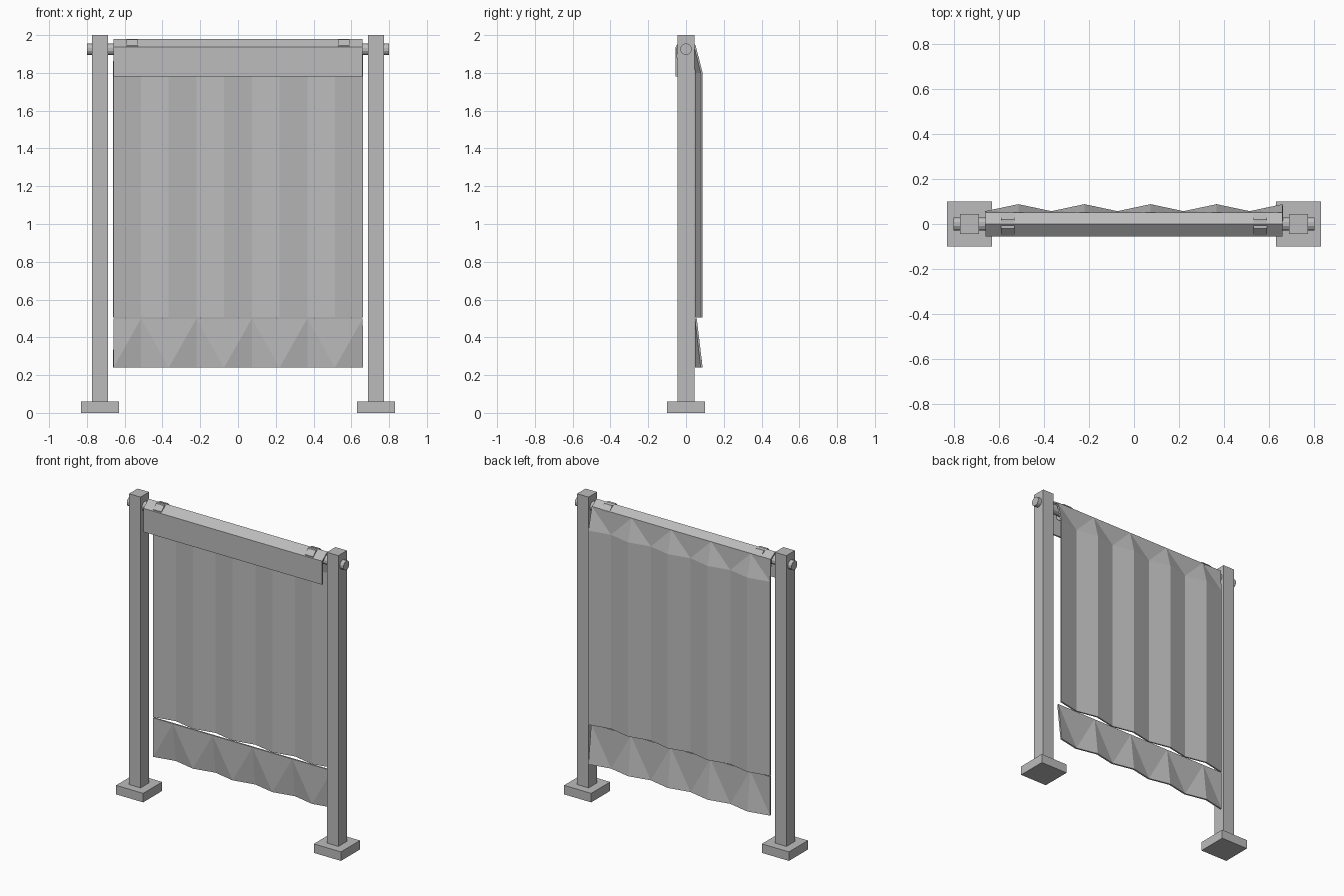
import bpy, bmesh, math

old = bpy.data.objects.get("Cube")
if old:
    bpy.data.objects.remove(old, do_unlink=True)

grey = bpy.data.materials.new("plain grey")
grey.use_nodes = True
colour = (0.5, 0.5, 0.5, 1)
grey.diffuse_color = colour
grey.node_tree.nodes["Principled BSDF"].inputs["Base Color"].default_value = colour

RAIL_Z = 1.925
HALF = 0.66
FOLDS = 9


def finish(bm, name):
    bmesh.ops.recalc_face_normals(bm, faces=bm.faces)
    mesh = bpy.data.meshes.new(name)
    bm.to_mesh(mesh)
    bm.free()
    mesh.materials.append(grey)
    obj = bpy.data.objects.new(name, mesh)
    bpy.context.collection.objects.link(obj)
    return obj


def box(name, x, z0, z1, width, depth):
    bm = bmesh.new()
    bmesh.ops.create_cube(bm, size=1)
    for v in bm.verts:
        v.co = (x + v.co.x * width, v.co.y * depth, (z0 + z1) / 2 + v.co.z * (z1 - z0))
    return finish(bm, name)


def bar(name, x, length, radius, sides):
    """Prism lying along x at rail height, with flats facing up and forward."""
    bm = bmesh.new()
    bmesh.ops.create_cone(bm, cap_ends=True, segments=sides, radius1=radius,
                          radius2=radius, depth=length)
    for v in bm.verts:
        a = math.atan2(v.co.y, v.co.x) + math.pi / sides
        v.co = (x + v.co.z, radius * math.cos(a), RAIL_Z + radius * math.sin(a))
    return finish(bm, name)


def sheet(name, rows):
    """Cloth from rows of (valley y, ridge y, z), top fold line to hem."""
    bm = bmesh.new()
    grid = []
    for valley, ridge, z in rows:
        grid.append([bm.verts.new((-HALF + 2 * HALF * i / FOLDS,
                                   ridge if i % 2 else valley, z))
                     for i in range(FOLDS + 1)])
    for r in range(len(rows) - 1):
        top, low = grid[r], grid[r + 1]
        is_flat = [valley == ridge for valley, ridge, z in rows[r:r + 2]]
        if all(is_flat):
            # One long face with the fold points along its edges
            bm.faces.new(top + low[::-1])
            continue
        for i in range(FOLDS):
            a, b, c, d = top[i], top[i + 1], low[i + 1], low[i]
            if not any(is_flat):
                bm.faces.new((a, b, c, d))
            elif i % 2 == 0:
                bm.faces.new((a, b, d))
                bm.faces.new((b, c, d))
            else:
                bm.faces.new((a, b, c))
                bm.faces.new((a, c, d))
    obj = finish(bm, name)
    mod = obj.modifiers.new("cloth thickness", 'SOLIDIFY')
    mod.thickness = 0.01
    mod.offset = 0
    return obj


# Posts, feet and rail rings
for side, s in (("left", 1), ("right", -1)):
    box(side + "_foot", s * 0.73, 0, 0.06, 0.2, 0.2)
    box(side + "_post", s * 0.73, 0.06, 2.0, 0.085, 0.09)
    bar(side + "_rail_ring", s * 0.56, 0.06, 0.055, 8)

# Rail through both posts
bar("rail", 0, 1.6, 0.031, 12)

# Front flap folded over the rail, continuing into the pleated curtain
sheet("curtain", [
    (-0.051, -0.051, 1.78),
    (-0.051, -0.051, 1.935),
    (0.0, 0.0, 1.975),
    (0.046, 0.046, 1.945),
    (0.052, 0.083, 1.80),
    (0.052, 0.083, 0.505),
])

# Flared strip along the bottom
sheet("bottom_flounce", [
    (0.052, 0.052, 0.5),
    (0.052, 0.083, 0.24),
])
